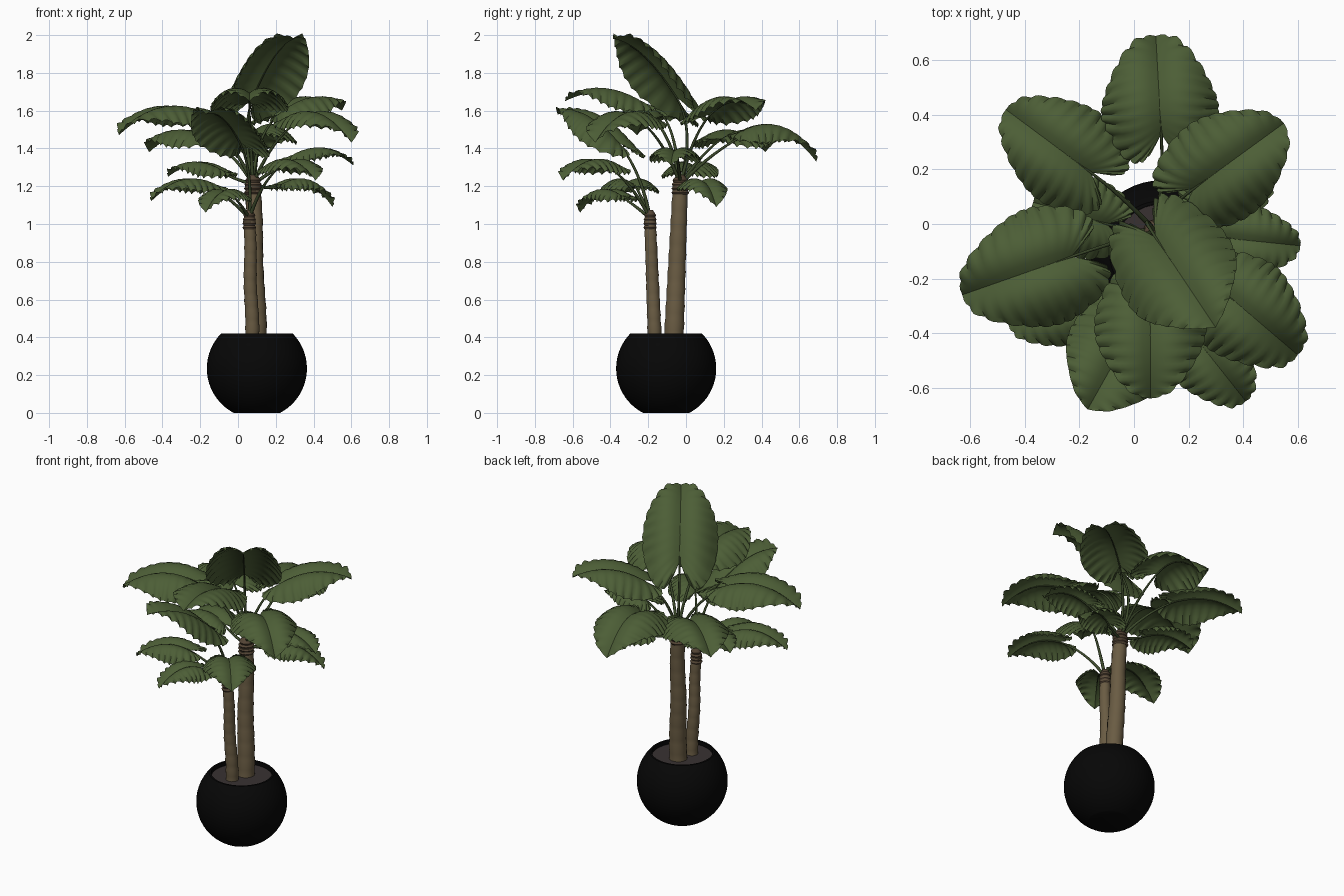
import bpy, math
from mathutils import Vector

if "Cube" in bpy.data.objects:
    bpy.data.objects.remove(bpy.data.objects["Cube"])

def mat(name, col):
    m = bpy.data.materials.new(name)
    m.diffuse_color = (*col, 1)
    m.use_nodes = True
    m.node_tree.nodes["Principled BSDF"].inputs["Base Color"].default_value = m.diffuse_color
    return m

GREEN = mat("leaf green", (0.073, 0.112, 0.037))
STALK = mat("stalk green", (0.045, 0.068, 0.024))
BARK = mat("bark brown", (0.143, 0.106, 0.056))
CROWN = mat("crown brown", (0.09, 0.06, 0.036))
BLACK = mat("pot black", (0.002, 0.002, 0.002))
SOIL = mat("soil", (0.04, 0.031, 0.031))

def make(name, verts, faces, material, angle=60):
    me = bpy.data.meshes.new(name)
    me.from_pydata(verts, [], faces)
    me.materials.append(material)
    ob = bpy.data.objects.new(name, me)
    bpy.context.collection.objects.link(ob)
    bpy.ops.object.select_all(action='DESELECT')
    bpy.context.view_layer.objects.active = ob
    ob.select_set(True)
    bpy.ops.object.shade_smooth_by_angle(angle=math.radians(angle))
    return ob

def rings(name, stations, material, n=16, angle=60):
    """Skin circles: each station is (centre, radius, axis)."""
    verts, faces = [], []
    for c, r, axis in stations:
        q = Vector((0, 0, 1)).rotation_difference(Vector(axis))
        for i in range(n):
            a = 2 * math.pi * i / n
            verts.append(Vector(c) + q @ Vector((r * math.cos(a), r * math.sin(a), 0)))
    for k in range(len(stations) - 1):
        for i in range(n):
            j = (i + 1) % n
            faces.append((k*n + i, k*n + j, k*n + n + j, k*n + n + i))
    faces.append(tuple(reversed(range(n))))
    faces.append(tuple(range((len(stations) - 1) * n, len(stations) * n)))
    return make(name, verts, faces, material, angle)

UP = (0, 0, 1)
PX, PY = 0.10, -0.105

# Pot: truncated ball with a thin rim and a recessed top
prof = []
for i in range(25):
    z = 0.21 - 0.21 * math.cos(math.pi * i / 24)
    prof.append((math.sqrt(0.265**2 - (z - 0.235)**2), z))
prof += [(0.178, 0.42), (0.178, 0.38)]
rings("pot", [((PX, PY, z), r, UP) for r, z in prof], BLACK, 48, 40)
rings("soil", [((PX, PY, 0.37), 0.177, UP), ((PX, PY, 0.395), 0.177, UP)], SOIL, 48, 40)

# Trunks with faint growth rings and ridged crowns
def trunk(name, base, top, r0, r1):
    base, top = Vector(base), Vector(top)
    st, n = [], 27
    for i in range(n + 1):
        t = i / n
        c = base.lerp(top, t)
        c.x += 0.003 * math.sin(3.1 * math.pi * t)
        r = r0 + (r1 - r0) * t + (0.0025 if i % 3 == 0 else 0)
        st.append((c, r, UP))
    rings(name, st, BARK, 18, 70)
    crown = []
    for i in range(9):
        r = r1 * (1.2 if i % 2 else 1.0) * (1 - 0.04 * max(0, i - 4))
        crown.append((top + Vector((0, 0, -0.045 + 0.011 * i)), r, UP))
    crown.append((top + Vector((0, 0, 0.06)), r1 * 0.5, UP))
    rings(name + "_crown", crown, CROWN, 18, 40)

trunk("large_trunk", (0.10, -0.065, 0.38), (0.08, -0.03, 1.2), 0.052, 0.04)
trunk("small_trunk", (0.075, -0.165, 0.38), (0.06, -0.19, 1.015), 0.037, 0.03)

# Half outline of a heart-shaped blade: (side, along, midrib position)
EDGE = [(0.02, 0, 0), (0.22, -0.18, 0), (0.45, -0.25, 0.02), (0.74, -0.17, 0.07),
        (0.95, 0.04, 0.17), (1.0, 0.25, 0.32), (0.93, 0.48, 0.5), (0.73, 0.70, 0.69),
        (0.40, 0.89, 0.86), (0.0, 1.0, 1.0)]

def spline(t):
    """Catmull-Rom sample of the outline, t in 0..1."""
    x = t * (len(EDGE) - 1)
    k = min(int(x), len(EDGE) - 2)
    f = x - k
    p = [Vector(EDGE[min(max(k + d, 0), len(EDGE) - 1)]) for d in (-1, 0, 1, 2)]
    return 0.5 * (2*p[1] + (p[2] - p[0])*f + (2*p[0] - 5*p[1] + 4*p[2] - p[3])*f*f
                  + (3*p[1] - p[0] - 3*p[2] + p[3])*f**3)

def leaf(i, root, base, tip, w, bulge):
    root, base, tip = Vector(root), Vector(base), Vector(tip)
    ctrl = (base + tip) / 2 + Vector((0, 0, 2 * bulge))

    def mid(s):
        if s < 0:
            return base + (ctrl - base) * 2 * s
        return base*(1-s)**2 + ctrl*2*s*(1-s) + tip*s*s

    def frame(s):
        s = max(s, 0)
        d = ((ctrl - base)*(1-s) + (tip - ctrl)*s).normalized()
        side = (tip - base).cross(Vector(UP)).normalized()
        return side, side.cross(d).normalized()

    # Blade: rows fan from midrib to rippled edge
    rows, half, waves = 60, 7, 15
    verts, faces = [], []
    for r in range(rows + 1):
        t = r / rows
        e = spline(t)
        ripple = abs(math.sin(math.pi * waves * t)) - 0.5
        for c in range(-half, half + 1):
            v = abs(c) / half
            s = e.z + (e.y - e.z) * v
            lat = max(e.x, 0) * v * (1 + 0.025 * ripple * v**4)
            side, nrm = frame(s)
            h = w * (0.75 * lat - 1.1 * lat * lat) + 0.022 * ripple * v**3 * min(1, 3 * e.x)
            verts.append(mid(s) + side * (w * lat * (1 if c > 0 else -1)) + nrm * h)
    m = 2 * half + 1
    for r in range(rows):
        for c in range(m - 1):
            a = r * m + c
            faces.append((a, a + 1, a + m + 1, a + m))
    make(f"leaf_{i}", verts, faces, GREEN, 50)

    # Stalk: curves from the crown into the blade, then thins along the midrib
    d0 = (ctrl - base).normalized()
    L = (base - root).length
    c1 = base - d0 * L * 0.45
    pts = [root*(1-k/10)**2 + c1*2*(k/10)*(1-k/10) + base*(k/10)**2 for k in range(11)]
    pts += [mid(k / 8) - frame(k / 8)[1] * 0.003 for k in range(1, 7)]
    st = []
    for k, p in enumerate(pts):
        ax = pts[min(k + 1, len(pts) - 1)] - pts[max(k - 1, 0)]
        st.append((p, 0.010 - 0.0005 * k, ax))
    rings(f"stalk_{i}", st, STALK, 8)

BIG, SMALL = (0.08, -0.03, 1.21), (0.06, -0.19, 1.03)
LEAVES = [  # root, blade start, tip, half width, arch height
    (BIG, (0.10, 0.33, 1.48), (0.08, 0.69, 1.33), 0.215, 0.08),
    (BIG, (0.08, -0.05, 1.67), (0.30, -0.38, 1.98), 0.22, 0.06),
    (BIG, (0.22, 0.13, 1.58), (0.55, 0.37, 1.60), 0.20, 0.06),
    (BIG, (-0.16, 0.19, 1.45), (-0.47, 0.42, 1.38), 0.195, 0.055),
    (BIG, (-0.23, -0.12, 1.57), (-0.63, -0.26, 1.47), 0.22, 0.07),
    (BIG, (0.06, -0.27, 1.64), (0.06, -0.64, 1.65), 0.205, 0.05),
    (SMALL, (0.01, -0.36, 1.43), (-0.17, -0.68, 1.58), 0.20, 0.055),
    (BIG, (0.33, -0.25, 1.55), (0.60, -0.48, 1.43), 0.195, 0.07),
    (BIG, (0.32, -0.05, 1.36), (0.61, -0.08, 1.31), 0.135, 0.05),
    (BIG, (0.25, 0.06, 1.21), (0.50, 0.16, 1.09), 0.13, 0.06),
    (SMALL, (0.22, -0.41, 1.30), (0.41, -0.65, 1.23), 0.155, 0.055),
    (SMALL, (-0.16, -0.27, 1.20), (-0.46, -0.37, 1.12), 0.15, 0.055),
    (BIG, (-0.10, 0.0, 1.28), (-0.37, 0.08, 1.25), 0.15, 0.045),
    (SMALL, (-0.03, -0.35, 1.15), (-0.17, -0.56, 1.06), 0.13, 0.055),
]
for i, args in enumerate(LEAVES, 1):
    leaf(i, *args)
